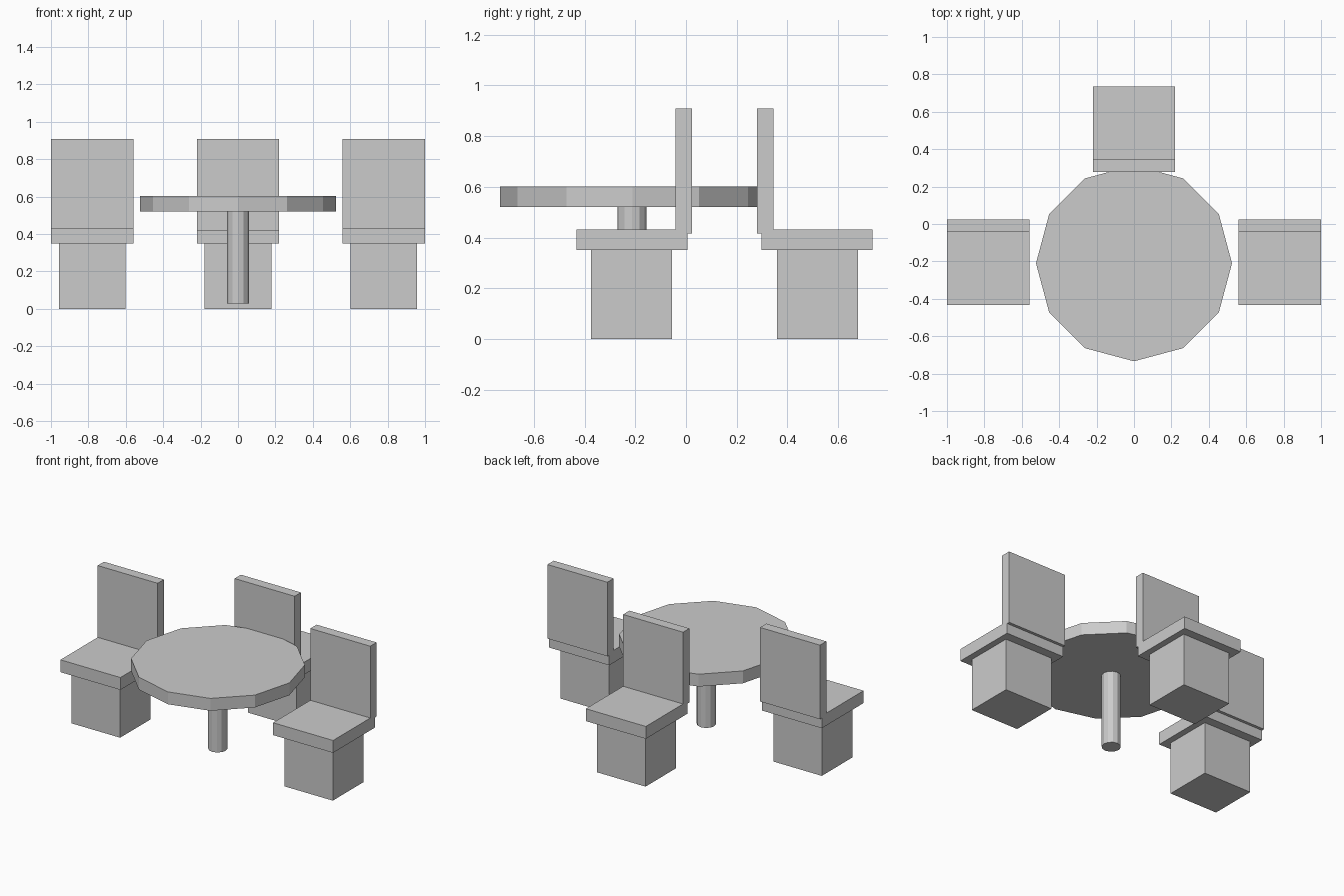
import bpy

if "Cube" in bpy.data.objects:
    bpy.data.objects.remove(bpy.data.objects["Cube"])


def box(name, x, y, z):
    """Box from (min, max) ranges on each axis."""
    bpy.ops.mesh.primitive_cube_add(size=1, location=[(a + b) / 2 for a, b in (x, y, z)])
    ob = bpy.context.object
    ob.name = name
    ob.scale = [b - a for a, b in (x, y, z)]
    bpy.ops.object.transform_apply(location=False, rotation=False, scale=True)


def disc(name, radius, y, z0, z1):
    """Twelve-sided upright cylinder, corners on the axes."""
    bpy.ops.mesh.primitive_cylinder_add(vertices=12, radius=radius, depth=z1 - z0,
                                        location=(0, y, (z0 + z1) / 2))
    bpy.context.object.name = name


def chair(name, cx, y0, facing):
    """Chair with local y measured from y0; facing -1 turns it around."""
    def part(label, half_x, ya, yb, z):
        y = sorted((y0 + facing * ya, y0 + facing * yb))
        box(f"{name}_{label}", (cx - half_x, cx + half_x), y, z)

    part("base", 0.178, -0.375, -0.055, (0, 0.35))
    part("seat", 0.22, -0.432, 0.005, (0.35, 0.432))
    part("backrest", 0.22, -0.042, 0.024, (0.417, 0.908))


# round pedestal table
disc("table_top", 0.524, -0.21, 0.52, 0.602)
disc("table_leg", 0.058, -0.213, 0.028, 0.52)

# three chairs: two at the sides, one turned around behind the table
chair("left_chair", -0.78, 0, 1)
chair("right_chair", 0.78, 0, 1)
chair("rear_chair", 0, 0.303, -1)
